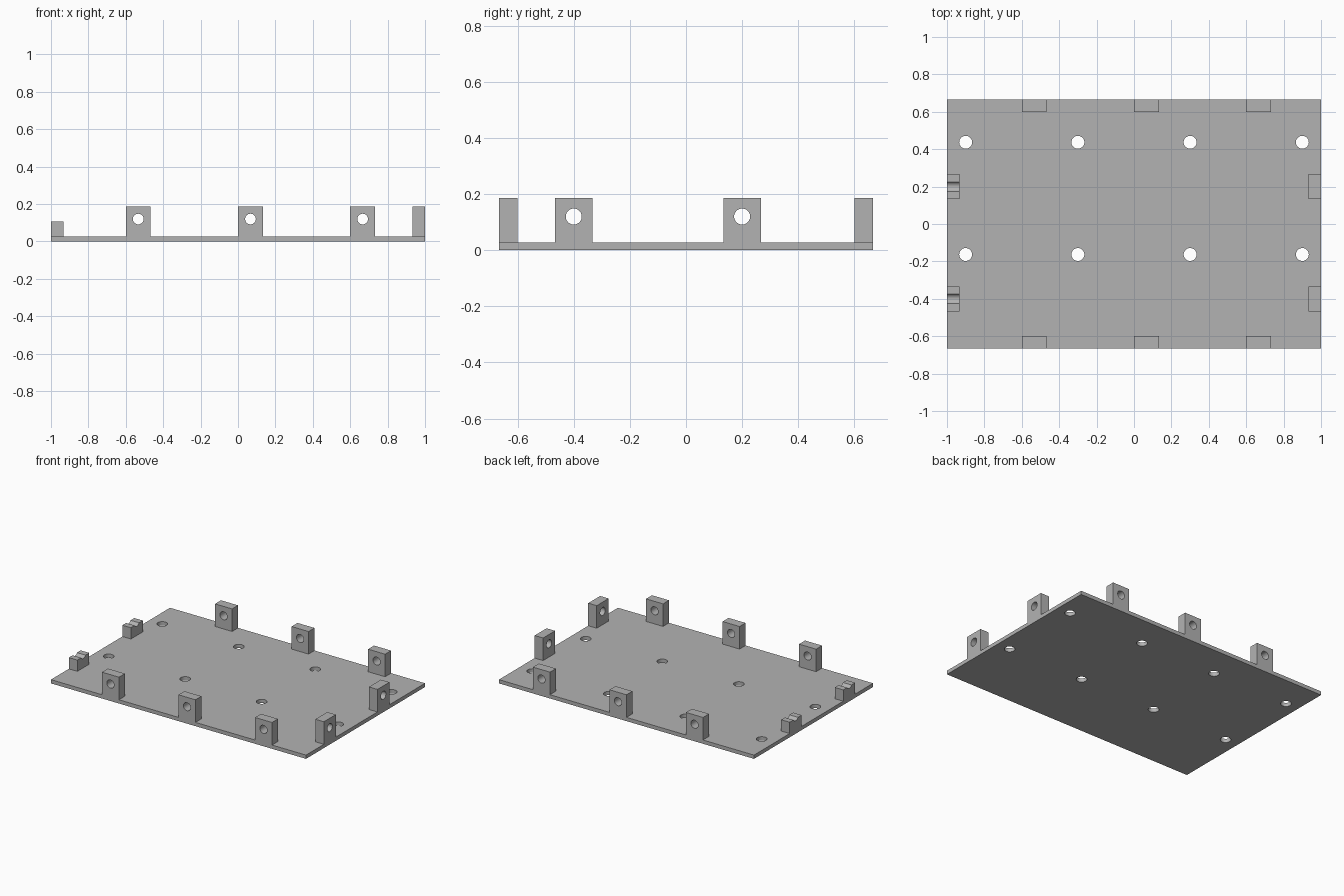
import bpy
from math import pi
from mathutils import Matrix, Vector

if "Cube" in bpy.data.objects:
    bpy.data.objects.remove(bpy.data.objects["Cube"], do_unlink=True)

grey = bpy.data.materials.new("plain grey")
grey.use_nodes = True
colour = (0.45, 0.45, 0.45, 1)
grey.diffuse_color = colour
grey.node_tree.nodes["Principled BSDF"].inputs["Base Color"].default_value = colour

HALF_X, HALF_Y = 1.0, 2 / 3      # plate half size
PLATE = 0.0267                   # plate thickness
TAB_W, TAB_T = 2 / 15, 1 / 15    # tab width and thickness
TAB_TOP, LOW_TOP = 0.1867, 0.1067
PIN_Z, PIN_R, HOLE_R = 0.12, 0.0285, 0.0345


def box(name, low, high):
    """Box between two corners."""
    low, high = Vector(low), Vector(high)
    bpy.ops.mesh.primitive_cube_add(size=1)
    ob = bpy.context.object
    ob.name = ob.data.name = name
    ob.data.transform(Matrix.Translation((low + high) / 2)
                      @ Matrix.Diagonal((*(high - low), 1)))
    ob.data.materials.append(grey)
    return ob


def drill(ob, centre, radius, rotation=(0, 0, 0)):
    """Cut a round hole through a part."""
    bpy.ops.mesh.primitive_cylinder_add(vertices=40, radius=radius, depth=0.2,
                                        location=centre, rotation=rotation)
    cutter = bpy.context.object
    cutter.hide_render = True
    cutter.data.materials.append(grey)
    cut = ob.modifiers.new("hole", 'BOOLEAN')
    cut.operation, cut.solver, cut.object = 'DIFFERENCE', 'EXACT', cutter
    bpy.context.view_layer.objects.active = ob
    bpy.ops.object.modifier_apply(modifier=cut.name)
    bpy.data.objects.remove(cutter, do_unlink=True)


def finish(ob):
    """Smooth the bores, keep the edges sharp."""
    bpy.ops.object.select_all(action='DESELECT')
    ob.select_set(True)
    bpy.context.view_layer.objects.active = ob
    bpy.ops.object.shade_smooth_by_angle(angle=pi / 6)


# Base plate with two rows of mounting holes
plate = box("base_plate", (-HALF_X, -HALF_Y, 0), (HALF_X, HALF_Y, PLATE))
for x in (-0.9, -0.3, 0.3, 0.9):
    for y in (-0.163, 0.437):
        drill(plate, (x, y, 0), HOLE_R)
finish(plate)

# Tall tabs along the front and back edges
for edge, y in (("front", -HALF_Y), ("back", HALF_Y - TAB_T)):
    for place, x in (("right", -0.6), ("middle", 0), ("left", 0.6)):
        tab = box(f"{edge}_tab_{place}", (x, y, PLATE),
                  (x + TAB_W, y + TAB_T, TAB_TOP))
        drill(tab, (x + TAB_W / 2, y + TAB_T / 2, PIN_Z), PIN_R, (pi / 2, 0, 0))
        finish(tab)

# Side tabs: tall ones on the left, low ones with an open groove on the right
for side, x, top in (("left", HALF_X - TAB_T, TAB_TOP), ("right", -HALF_X, LOW_TOP)):
    for place, y in (("front", -0.4), ("back", 0.2)):
        tab = box(f"{side}_tab_{place}", (x, y - TAB_W / 2, PLATE),
                  (x + TAB_T, y + TAB_W / 2, top))
        drill(tab, (x + TAB_T / 2, y, PIN_Z), PIN_R, (0, pi / 2, 0))
        finish(tab)
